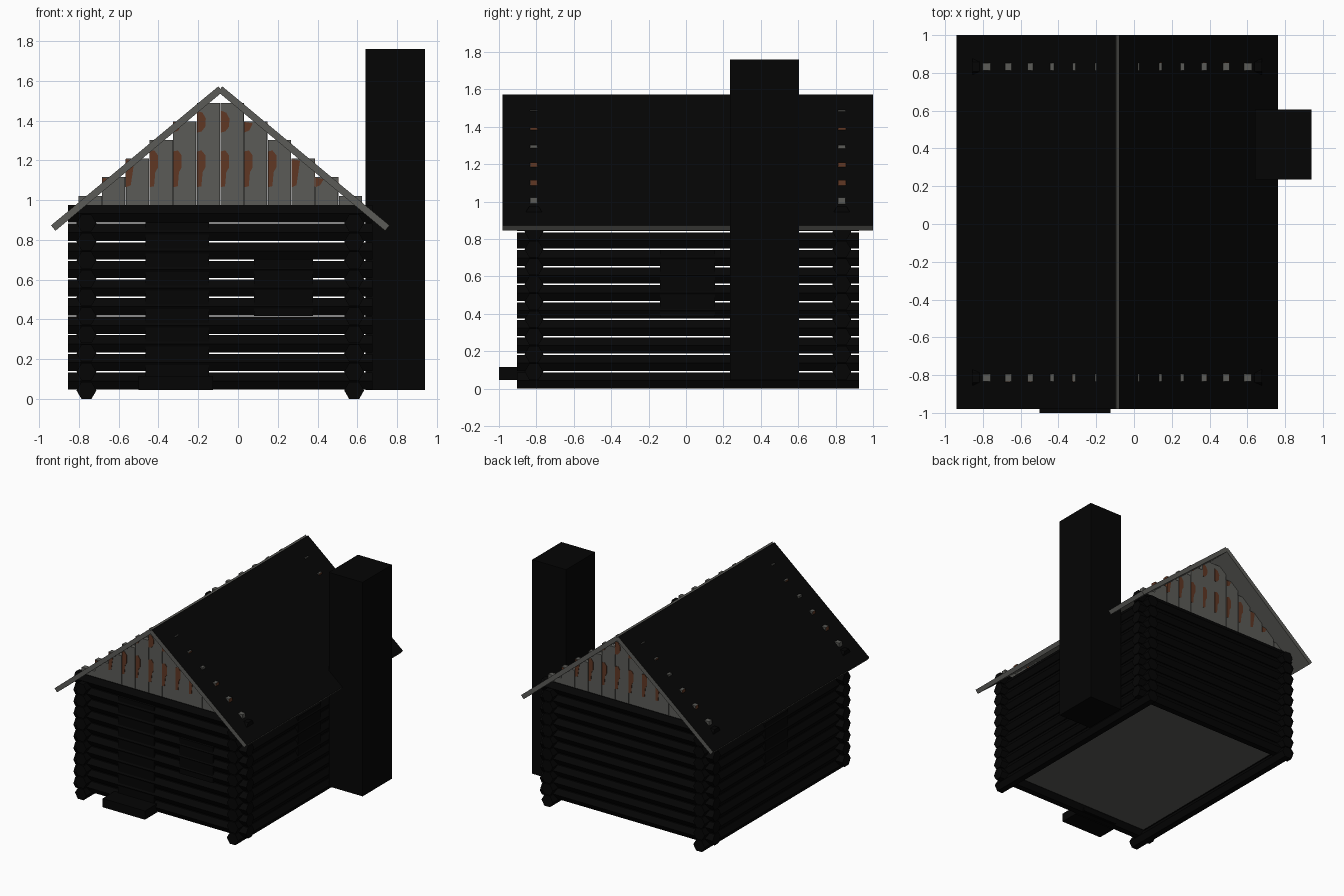
import bpy, bmesh, math
from mathutils import Vector

if "Cube" in bpy.data.objects:
    bpy.data.objects.remove(bpy.data.objects["Cube"])


def material(name, rgb):
    m = bpy.data.materials.new(name)
    m.diffuse_color = (*rgb, 1)
    m.use_nodes = True
    m.node_tree.nodes["Principled BSDF"].inputs["Base Color"].default_value = m.diffuse_color
    return m


BLACK = material("charcoal black", (0.0015, 0.0015, 0.0015))
GREY = material("weathered grey", (0.105, 0.105, 0.096))
BROWN = material("rust brown", (0.115, 0.038, 0.017))

CX, CY = -0.089, 0.01         # centre of the cabin plan
HX, HY = 0.673, 0.823         # half distance between wall centre lines
PITCH, R = 0.0935, 0.05       # log spacing and hexagon radius
APO = R * math.cos(math.pi / 6)


def prism(name, points, offset, mats):
    """Extrude a closed loop of 3D points along an offset."""
    bm = bmesh.new()
    a = [bm.verts.new(p) for p in points]
    b = [bm.verts.new(Vector(p) + Vector(offset)) for p in points]
    bm.faces.new(a)
    bm.faces.new(b[::-1])
    n = len(a)
    for i in range(n):
        bm.faces.new((a[i], b[i], b[(i + 1) % n], a[(i + 1) % n]))
    bmesh.ops.recalc_face_normals(bm, faces=bm.faces)
    mesh = bpy.data.meshes.new(name)
    bm.to_mesh(mesh)
    bm.free()
    for m in mats:
        mesh.materials.append(m)
    ob = bpy.data.objects.new(name, mesh)
    bpy.context.collection.objects.link(ob)
    return ob


def box(name, x0, x1, y0, y1, z0, z1, mat):
    pts = [(x0, y0, z0), (x1, y0, z0), (x1, y1, z0), (x0, y1, z0)]
    return prism(name, pts, (0, 0, z1 - z0), [mat])


# Hexagonal logs, side walls half a step lower than the front and back walls
hexagon = [(R * math.cos(i * math.pi / 3), R * math.sin(i * math.pi / 3)) for i in range(6)]
for i in range(10):
    z = APO + i * PITCH
    for s, side in ((-1, "left"), (1, "right")):
        pts = [(CX + s * HX + u, CY - 0.914, z + v) for u, v in hexagon]
        prism(side + "_wall_log", pts, (0, 1.828, 0), [BLACK])
    for s, side in ((-1, "front"), (1, "back")):
        pts = [(CX - 0.766, CY + s * HY + u, z + 0.047 + v) for u, v in hexagon]
        prism(side + "_wall_log", pts, (1.532, 0, 0), [BLACK])

# Floor, raised inside the lowest logs
box("floor", CX - HX + 0.01, CX + HX - 0.01, CY - HY + 0.01, CY + HY - 0.01, 0.095, 0.122, GREY)

# Door, step, windows and chimney
yf = CY - HY
box("door", -0.465, -0.145, yf - 0.043, yf + 0.043, 0.05, 0.888, BLACK)
box("door_step", -0.5, -0.125, -1.0, yf - 0.03, 0.045, 0.115, BLACK)
box("front_window", 0.08, 0.377, yf - 0.045, yf + 0.045, 0.418, 0.703, BLACK)
for s, side in ((-1, "left"), (1, "right")):
    xs = sorted((CX + s * (HX - 0.045), CX + s * (HX + 0.045)))
    box(side + "_window", *xs, -0.14, 0.155, 0.383, 0.742, BLACK)
box("chimney", 0.64, 0.94, 0.235, 0.605, 0.045, 1.76, BLACK)

# Roof slabs: black on the outer slope, grey on edges and underside
slab = [(-0.851, 0.873), (-0.01, 1.572), (0.012, 1.545), (-0.829, 0.846)]
for s, side in ((1, "left"), (-1, "right")):
    pts = [(CX + s * u, -0.98, v) for u, v in slab]
    roof = prism(side + "_roof_slab", pts, (0, 1.98, 0), [GREY, BLACK])
    for f in roof.data.polygons:
        f.material_index = 1 if f.normal.z > 0.7 else 0

# Gable planks with stepped tops, and stains near one edge of each plank
W = 0.119
stains = [
    [(0.002, 1.065), (0.024, 1.07), (0.03, 1.14), (0.044, 1.165), (0.044, 1.225),
     (0.025, 1.25), (0.002, 1.245)],
    [(0.002, 1.34), (0.025, 1.345), (0.044, 1.37), (0.046, 1.41), (0.03, 1.44), (0.002, 1.45)],
]
for s, side in ((-1, "front"), (1, "back")):
    y = CY + s * HY
    for k in range(12):
        x = -s * (k - 6) * W          # left edge as seen from outside
        step = k if k < 6 else 11 - k
        top = 1.022 + step * 0.0935
        x0, x1 = sorted((CX + x - s * 0.001, CX + x - s * (W - 0.002)))
        box(side + "_gable_plank", x0, x1, y - 0.02, y + 0.02, 0.95, top, GREY)
        for stain in stains:
            low = min(v for u, v in stain)
            if top < low + 0.02:
                continue
            high = max(v for u, v in stain)
            # cut the stain to the height the plank has
            if top >= high:
                loop = stain
            else:
                loop = [(0.002, low), (0.026, low + 0.01), (0.044, top - 0.01), (0.002, top - 0.003)]
            pts = [(CX + x - s * u, y + s * 0.019, v) for u, v in loop]
            prism(side + "_plank_stain", pts, (0, s * 0.004, 0), [BROWN])
            # stain on the exposed outer edge where the plank pokes through the roof
            if low < top < high:
                xe = x1 if (x0 + x1) / 2 > CX else x0
                box(side + "_edge_stain", xe - 0.001, xe + 0.001, y - 0.019, y + 0.019,
                    low, top - 0.001, BROWN)
